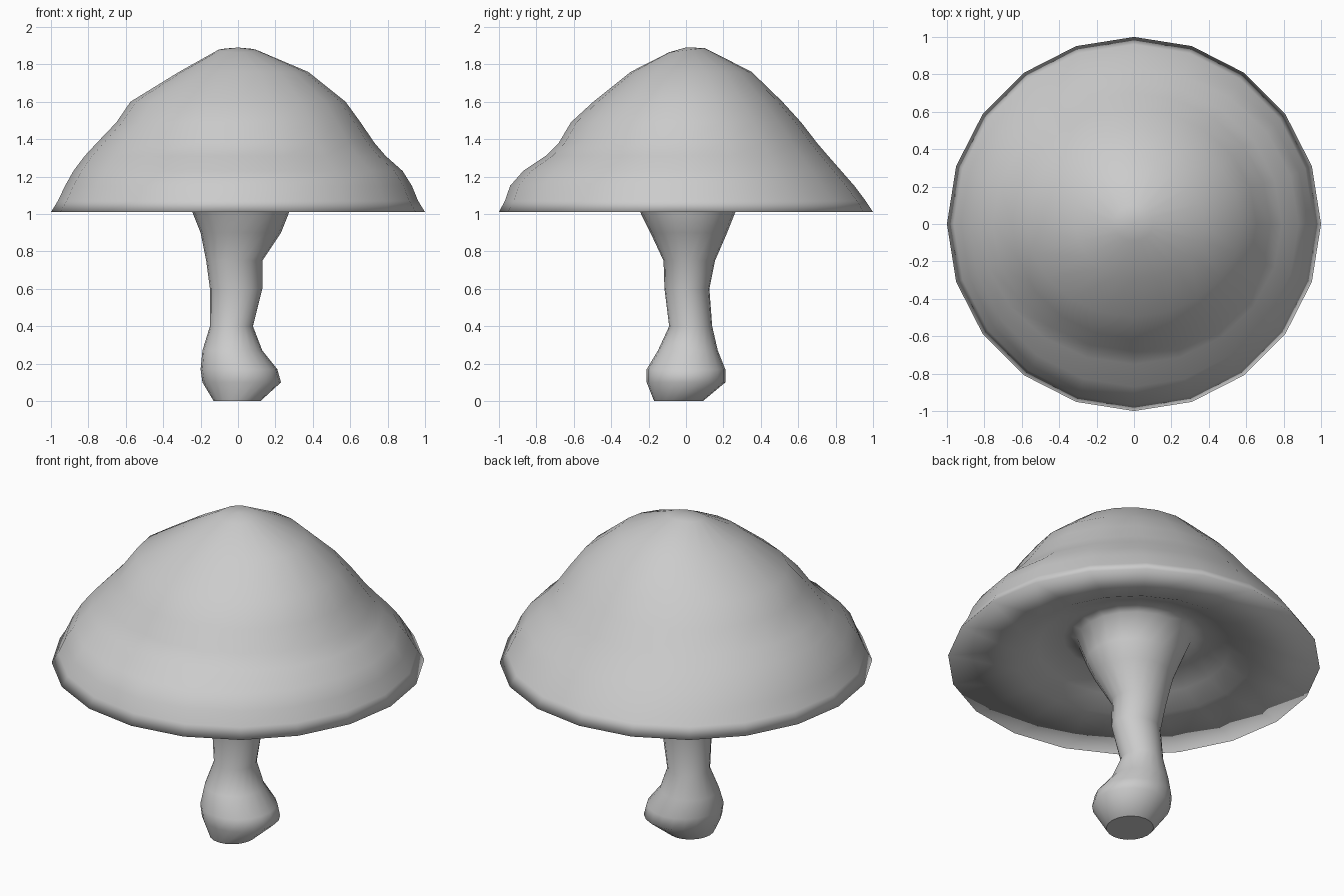
import bpy, bmesh
from math import sin, cos, pi

if "Cube" in bpy.data.objects:
    bpy.data.objects.remove(bpy.data.objects["Cube"])

SIDES = 20

# Each ring: height, then extents towards +x, +y, -x, -y
STEM = [
    (0.00, .12, .09, .13, .17),
    (0.10, .23, .21, .19, .21),
    (0.17, .21, .21, .20, .21),
    (0.27, .13, .17, .19, .15),
    (0.40, .08, .14, .15, .09),
    (0.60, .13, .125, .15, .115),
    (0.75, .13, .155, .17, .12),
    (0.90, .23, .22, .20, .19),
    (1.00, .27, .26, .24, .24),
    (1.14, .31, .31, .30, .30),
]
UNDERSIDE = [
    (1.16, .38, .38, .38, .38),
    (1.10, .52, .52, .52, .52),
    (1.05, .64, .64, .64, .64),
]
CAP = [
    (1.01, 1.0, 1.0, 1.0, 1.0),
    (1.07, .963, .96, .963, .968),
    (1.15, .93, .90, .925, .94),
    (1.23, .88, .83, .88, .87),
    (1.31, .79, .76, .82, .75),
    (1.38, .73, .70, .755, .68),
    (1.49, .655, .615, .65, .615),
    (1.60, .575, .515, .575, .495),
    (1.76, .375, .35, .315, .295),
    (1.875, .10, .10, .11, .09),
]


def ring(bm, z, e, n, w, s):
    """Rounded ring whose four quadrants have their own extents."""
    cx, cy = (e - w) / 2, (n - s) / 2
    stem = e < 0.32 and z < 1.2
    verts = []
    for i in range(SIDES):
        a = 2 * pi * i / SIDES
        c, d = cos(a), sin(a)
        if stem:     # shifted ellipse
            x, y = cx + c * (e + w) / 2, cy + d * (n + s) / 2
        else:        # uneven dome
            x, y = c * (e if c > 0 else w), d * (n if d > 0 else s)
        verts.append(bm.verts.new((x, y, z)))
    return verts


# Stem, hollow underside and cap lofted as one continuous skin
bm = bmesh.new()
rings = [ring(bm, *r) for r in STEM + UNDERSIDE + CAP]
for lo, hi in zip(rings, rings[1:]):
    for i in range(SIDES):
        j = (i + 1) % SIDES
        bm.faces.new((lo[i], lo[j], hi[j], hi[i]))

# Top, tilted slightly forward
for v in rings[-1]:
    v.co.z += 0.12 * v.co.y
tip = bm.verts.new((0, 0, 1.89))
for i in range(SIDES):
    bm.faces.new((rings[-1][i], rings[-1][(i + 1) % SIDES], tip))

# Smooth skin with a crisp flat foot
for f in bm.faces:
    f.smooth = True
foot = bm.faces.new(rings[0][::-1])
for e in foot.edges:
    e.smooth = False
bmesh.ops.recalc_face_normals(bm, faces=bm.faces)

mesh = bpy.data.meshes.new("mushroom")
bm.to_mesh(mesh)
bm.free()
bpy.context.collection.objects.link(bpy.data.objects.new("mushroom", mesh))
